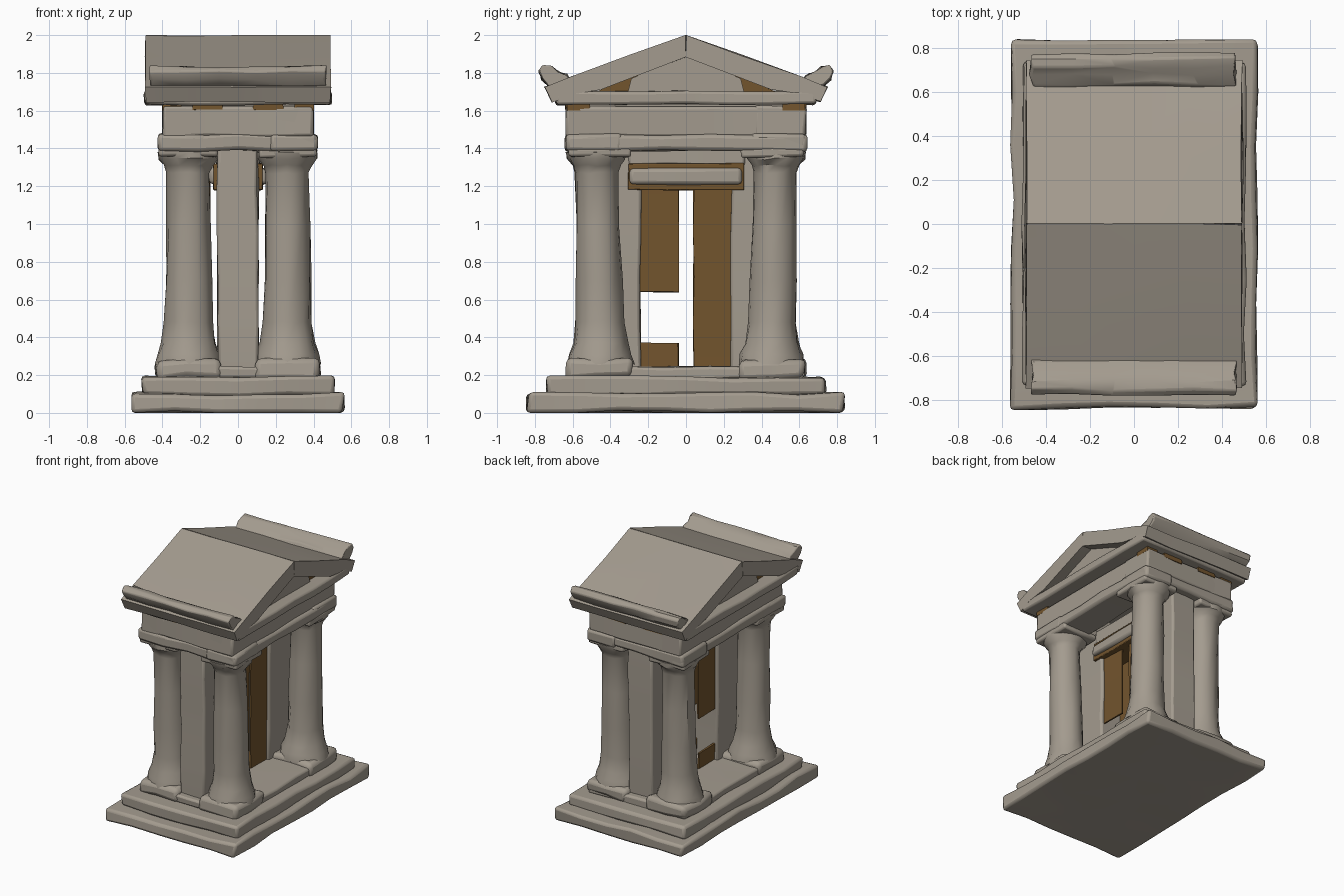
import bpy, bmesh, math, random
from mathutils import Vector

random.seed(4)
if "Cube" in bpy.data.objects:
    bpy.data.objects.remove(bpy.data.objects["Cube"], do_unlink=True)


def material(name, rgb):
    m = bpy.data.materials.new(name)
    m.use_nodes = True
    m.diffuse_color = (*rgb, 1)
    m.node_tree.nodes["Principled BSDF"].inputs["Base Color"].default_value = (*rgb, 1)
    return m


stone = material("weathered stone", (0.37, 0.33, 0.275))
brown = material("brown earth", (0.17, 0.09, 0.027))


def finish(bm, name, mat=stone, bevel=0.0, wear=0.0):
    """Wear the corners a little, then make the object."""
    for v in bm.verts:
        v.co += Vector([random.uniform(-wear, wear) for _ in range(3)])
        v.co.z = min(2, max(0, v.co.z))
    bmesh.ops.recalc_face_normals(bm, faces=bm.faces)
    mesh = bpy.data.meshes.new(name)
    bm.to_mesh(mesh)
    bm.free()
    mesh.materials.append(mat)
    ob = bpy.data.objects.new(name, mesh)
    bpy.context.collection.objects.link(ob)
    if bevel:
        mod = ob.modifiers.new("worn edges", "BEVEL")
        mod.width = bevel
        mod.segments = 2
        mod.limit_method = "ANGLE"
        mod.angle_limit = math.radians(40)
    bpy.ops.object.select_all(action="DESELECT")
    ob.select_set(True)
    bpy.context.view_layer.objects.active = ob
    bpy.ops.object.shade_smooth_by_angle(angle=math.radians(35))
    return ob


def block(name, x, y, z, mat=stone, bevel=0.015, wear=0.008, spacing=0.24):
    """Box between the given ranges, sliced at a regular spacing so wear stays gentle."""
    bm = bmesh.new()
    bmesh.ops.create_cube(bm, size=1)
    for v in bm.verts:
        v.co = Vector([(r[0] + r[1]) / 2 + c * (r[1] - r[0]) for r, c in zip((x, y, z), v.co)])
    for axis, (lo, hi) in enumerate((x, y, z)):
        n = round((hi - lo) / spacing)
        normal = Vector([float(axis == k) for k in range(3)])
        for i in range(1, n):
            bmesh.ops.bisect_plane(bm, geom=bm.verts[:] + bm.edges[:] + bm.faces[:],
                                   plane_co=normal * (lo + (hi - lo) * i / n), plane_no=normal)
    return finish(bm, name, mat, bevel, wear)


def prism(name, outline, half, mat=stone, bevel=0.0, wear=0.0, parts=1):
    """Extrude a y-z outline along x."""
    bm = bmesh.new()
    rings = [[bm.verts.new((-half + 2 * half * i / parts, y, z)) for y, z in outline]
             for i in range(parts + 1)]
    n = len(outline)
    for a, b in zip(rings, rings[1:]):
        for k in range(n):
            bm.faces.new((a[k], a[(k + 1) % n], b[(k + 1) % n], b[k]))
    bm.faces.new(rings[0])
    bm.faces.new(rings[-1])
    return finish(bm, name, mat, bevel, wear)


def both(a, b, s):
    return tuple(sorted((a * s, b * s)))


def sym(a):
    return (-a, a)


# stepped base
block("lower_step", sym(0.557), sym(0.837), (0, 0.103), bevel=0.02, wear=0.013)
block("middle_step", sym(0.507), sym(0.737), (0.09, 0.19), bevel=0.02, wear=0.009)
block("temple_floor", sym(0.42), sym(0.62), (0.18, 0.245), bevel=0.015, wear=0.006)

# corner columns with plinth and capital
SIDES = 16
SHAFT = [(0.175, 0.26), (0.165, 0.31), (0.142, 0.37), (0.126, 0.48), (0.122, 0.7),
         (0.117, 1.0), (0.113, 1.27), (0.125, 1.31), (0.155, 1.345), (0.16, 1.38)]


def column(name, cx, cy):
    bm = bmesh.new()
    rings = []
    for r, z in SHAFT:
        lean = cy * (0.97 + 0.05 * z)
        rings.append([bm.verts.new((cx + r * math.cos(a), lean + r * math.sin(a), z))
                      for a in [math.tau * k / SIDES for k in range(SIDES)]])
    for a, b in zip(rings, rings[1:]):
        for k in range(SIDES):
            bm.faces.new((a[k], a[(k + 1) % SIDES], b[(k + 1) % SIDES], b[k]))
    bm.faces.new(rings[0])
    bm.faces.new(rings[-1])
    ob = finish(bm, name, wear=0.006)
    # narrow broken strip of earth on the inward side
    ob.data.materials.append(brown)
    inward = Vector((-math.copysign(0.96, cx), -math.copysign(0.28, cy), 0))
    for p in ob.data.polygons:
        if p.normal.dot(inward) > 0.96:
            p.material_index = 1


for sx, side in ((1, "left"), (-1, "right")):
    for sy, end in ((-1, "front"), (1, "back")):
        tag = f"{end}_{side}"
        px, py = 0.262 * sx, 0.458 * sy
        column(f"column_{tag}", px, py)
        block(f"plinth_{tag}", (px - 0.172, px + 0.172), (py - 0.172, py + 0.172), (0.18, 0.285),
              wear=0.012, bevel=0.03, spacing=0.17)
        block(f"abacus_{tag}", (px - 0.155, px + 0.155), (py - 0.165, py + 0.165),
              (1.355, 1.405), wear=0.006, spacing=0.16)

# inner chamber: end walls, doors on both sides, lintels
for sy, end in ((-1, "front"), (1, "back")):
    block(f"chamber_wall_{end}", sym(0.107), both(0.24, 0.57, sy), (0.23, 1.42), wear=0.007)
    for sx, side in ((1, "left"), (-1, "right")):
        xs = both(0.07, 0.085, sx)
        ys = both(0.04, 0.25, sy)
        pieces = ((0.24, 0.37), (0.64, 1.2)) if sy < 0 else ((0.24, 1.2),)
        for i, zs in enumerate(pieces):
            block(f"door_{end}_{side}_{i}", xs, ys, zs, brown, 0, 0.004)
block("door_lintel_backing", sym(0.13), sym(0.305), (1.18, 1.32), brown, 0.005, 0.003)
for sx, side in ((1, "left"), (-1, "right")):
    block(f"door_lintel_{side}", both(0.1, 0.155, sx), sym(0.295), (1.21, 1.3),
          bevel=0.02, wear=0.006)
block("door_head", sym(0.115), sym(0.31), (1.31, 1.43), wear=0.005)

# ring of beams above the columns
for s, side, end in ((1, "left", "back"), (-1, "right", "front")):
    block(f"architrave_{side}", both(0.17, 0.42, s), sym(0.638), (1.385, 1.475), bevel=0.02)
    block(f"architrave_{end}", sym(0.42), both(0.34, 0.638, s), (1.387, 1.477), bevel=0.02)
    block(f"frieze_{side}", both(0.19, 0.398, s), sym(0.635), (1.46, 1.622), wear=0.005)
    block(f"frieze_{end}", sym(0.398), both(0.36, 0.635, s), (1.462, 1.624), wear=0.005)
    # patches of earth showing in the joint under the cornice
    for t, label in ((1, "a"), (-1, "b")):
        block(f"joint_patch_{side}_{label}", both(0.3, 0.401, s), both(0.51, 0.63, t),
              (1.6, 1.64), brown, 0, 0.003)
        block(f"joint_patch_{end}_{label}", both(0.08, 0.24, t), both(0.5, 0.637, s),
              (1.603, 1.64), brown, 0, 0.003)
block("cornice_bed", sym(0.37), sym(0.6), (1.6, 1.645), bevel=0)
block("cornice", sym(0.495), sym(0.69), (1.632, 1.705), bevel=0.015, wear=0.006)

# gable filling
prism("gable_backing", [(-0.5, 1.69), (0.5, 1.69), (0, 1.9)], 0.39, brown)
prism("gable_panel", [(-0.31, 1.69), (0.31, 1.69), (0.29, 1.77), (0, 1.9), (-0.29, 1.77)], 0.41)

# sloping roof slabs and raised eave rolls
for s, end in ((-1, "front"), (1, "back")):
    slab = [(0, 2.0), (0.3, 1.892), (0.62, 1.775), (0.75, 1.725), (0.71, 1.645),
            (0.6, 1.69), (0.45, 1.715), (0, 1.885)]
    prism(f"roof_slab_{end}", [(y * s, z) for y, z in slab], 0.49, wear=0.004, parts=4)
    roll = [(0.615, 1.76), (0.635, 1.79), (0.68, 1.808), (0.715, 1.83), (0.755, 1.836),
            (0.778, 1.81), (0.765, 1.765), (0.73, 1.73), (0.67, 1.72)]
    prism(f"eave_roll_{end}", [(y * s, z) for y, z in roll], 0.465, bevel=0.008,
          wear=0.008, parts=5)
